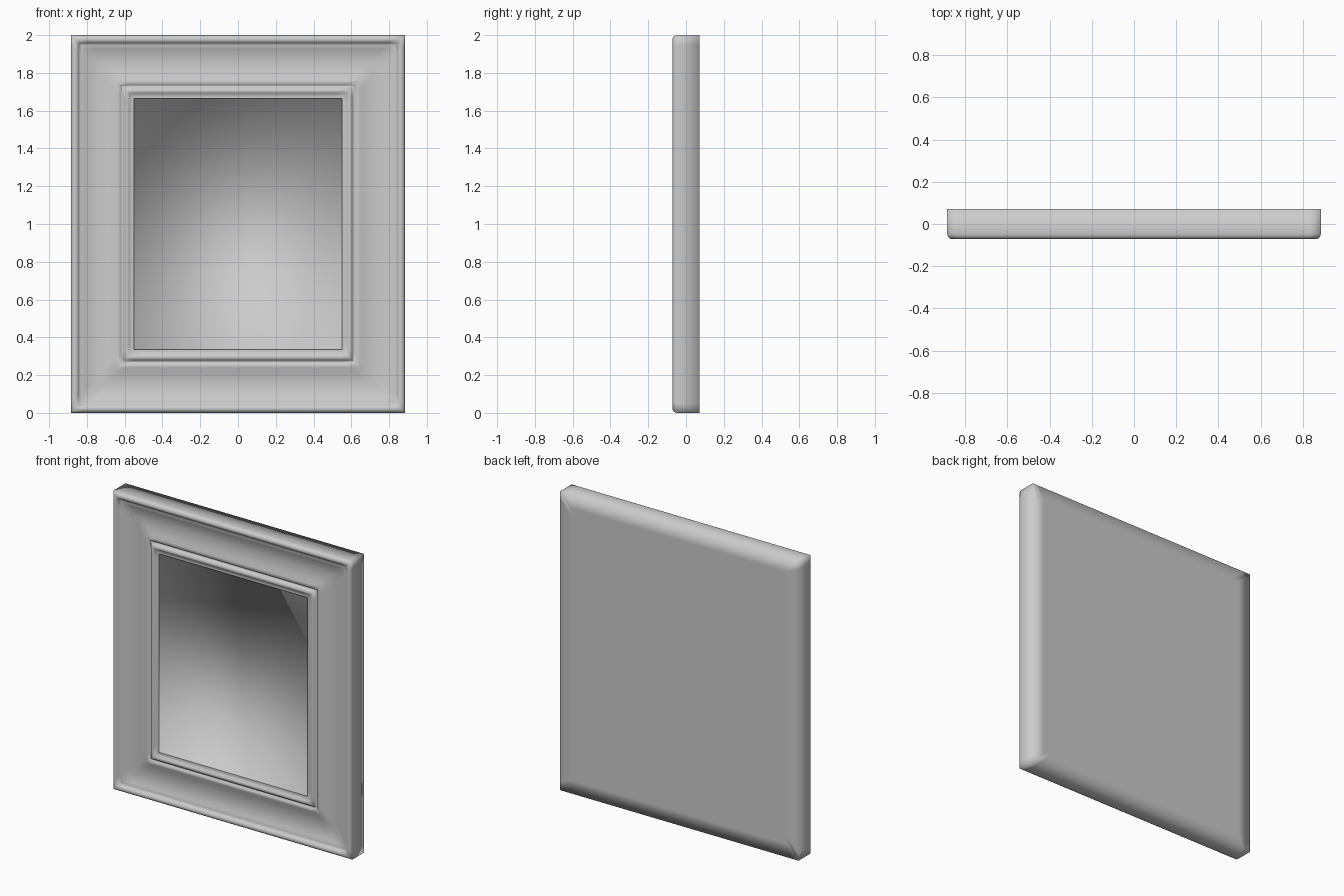
import bpy, bmesh

cube = bpy.data.objects.get("Cube")
if cube:
    bpy.data.objects.remove(cube)

HALF_W, HALF_H = 0.885, 1.0

grey = bpy.data.materials.new("plain_grey")
grey.use_nodes = True
grey.diffuse_color = (0.6, 0.6, 0.6, 1)
grey.node_tree.nodes["Principled BSDF"].inputs["Base Color"].default_value = grey.diffuse_color


def ring(bm, inset, y, support):
    """Rectangle of points, with extra points beside each corner."""
    w, h = HALF_W - inset, HALF_H - inset
    corners = [(-w, -h), (w, -h), (w, h), (-w, h)]
    steps = [(1, 0), (0, 1), (-1, 0), (0, -1)]
    points = []
    for i, (x, z) in enumerate(corners):
        if support:
            px, pz = steps[i - 1]
            nx, nz = steps[i]
            points += [(x - px * support, z - pz * support), (x, z),
                       (x + nx * support, z + nz * support)]
        else:
            points.append((x, z))
    return [bm.verts.new((x, y, z + HALF_H)) for x, z in points]


def sweep(name, profile, support=0, cap_back=False, cap_front=False):
    """Sweep an (inset, y) profile around the rectangle."""
    bm = bmesh.new()
    rings = [ring(bm, d, y, support) for d, y in profile]
    n = len(rings[0])
    for a, b in zip(rings, rings[1:]):
        for i in range(n):
            j = (i + 1) % n
            bm.faces.new((a[i], a[j], b[j], b[i]))
    if cap_back:
        bm.faces.new(rings[0][::-1])
    if cap_front:
        bm.faces.new(rings[-1])
    for f in bm.faces:
        f.smooth = True
    mesh = bpy.data.meshes.new(name)
    bm.to_mesh(mesh)
    bm.free()
    mesh.materials.append(grey)
    obj = bpy.data.objects.new(name, mesh)
    bpy.context.collection.objects.link(obj)
    return obj


# Moulded frame: flat back, rounded outer bead, cove, inner bead
back = [(0.09, 0.072), (0, 0.072), (0, -0.045)]
outer_bead = [(0.002, -0.056), (0.008, -0.066), (0.02, -0.072),
              (0.034, -0.069), (0.042, -0.06), (0.047, -0.053)]
cove = [(0.056, -0.053), (0.075, -0.046), (0.1, -0.037), (0.14, -0.032),
        (0.18, -0.034), (0.215, -0.041), (0.24, -0.049), (0.262, -0.054)]
inner_bead = [(0.266, -0.045), (0.274, -0.046), (0.28, -0.058), (0.292, -0.065),
              (0.304, -0.063), (0.313, -0.054), (0.324, -0.052), (0.335, -0.052)]
sweep("frame", back + outer_bead + cove + inner_bead, support=0.05, cap_back=True)

# Recessed panel with its shallow surrounding wall
sweep("mirror_panel", [(0.335, -0.052), (0.335, -0.04)], cap_front=True)
